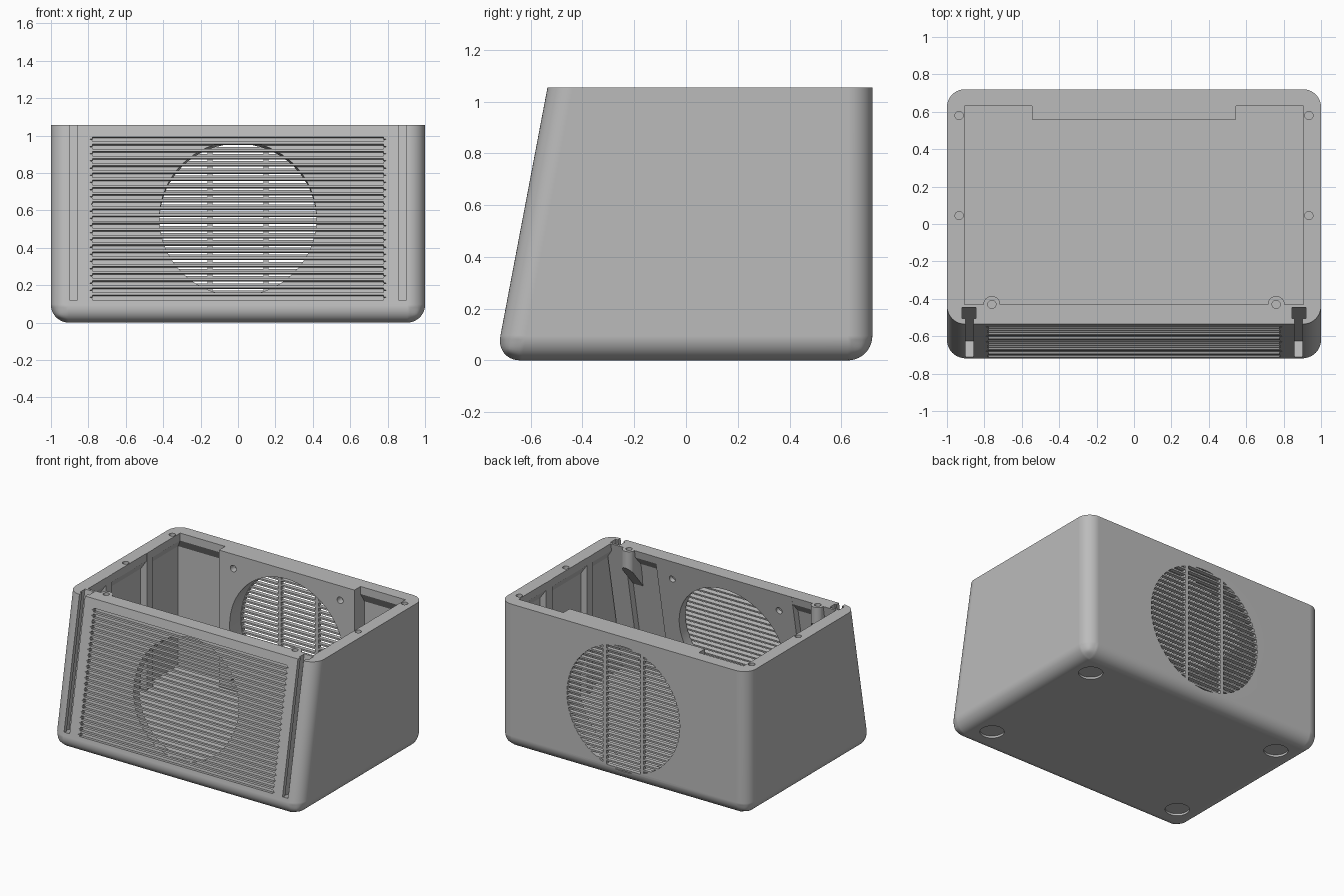
import bpy, bmesh, math
from mathutils import Matrix

if "Cube" in bpy.data.objects:
    bpy.data.objects.remove(bpy.data.objects["Cube"])

TOP = 1.055
FRONT_Y, LEAN = -0.735, 0.1896
TILT = math.atan(LEAN)
# Frame of the leaning front: x across, y depth into the wall, z up the slope
FRONT = Matrix.Translation((0, FRONT_Y, 0)) @ Matrix.Rotation(-TILT, 4, 'X')
FLAT = Matrix.Identity(4)
PITCH, GAP, GRILLE = 0.0384, 0.026, 0.03


def front_y(z):
    return FRONT_Y + LEAN * z


def finish(name, bm):
    bmesh.ops.recalc_face_normals(bm, faces=bm.faces)
    mesh = bpy.data.meshes.new(name)
    bm.to_mesh(mesh)
    bm.free()
    ob = bpy.data.objects.new(name, mesh)
    bpy.context.collection.objects.link(ob)
    return ob


def loft(bm, sections):
    """Stack of rectangles (half width, front y, back y, z), closed at both ends."""
    rings = [[bm.verts.new(p) for p in ((-h, a, z), (h, a, z), (h, b, z), (-h, b, z))]
             for h, a, b, z in sections]
    bm.faces.new(rings[0])
    bm.faces.new(rings[-1])
    for low, high in zip(rings, rings[1:]):
        for i in range(4):
            j = (i + 1) % 4
            bm.faces.new((low[i], low[j], high[j], high[i]))


def box(bm, x, y, z, frame=FLAT, rounded=False):
    size = Matrix.Diagonal((x[1] - x[0], y[1] - y[0], z[1] - z[0], 1))
    mid = Matrix.Translation([(a + b) / 2 for a, b in (x, y, z)])
    verts = bmesh.ops.create_cube(bm, size=1, matrix=mid @ size)["verts"]
    if rounded:
        edges = {e for v in verts for e in v.link_edges
                 if abs(e.verts[0].co.y - e.verts[1].co.y) > 1e-4}
        out = bmesh.ops.bevel(bm, geom=list(edges), offset=(z[1] - z[0]) * 0.45,
                              segments=3, affect='EDGES')
        verts = list({v for v in verts if v.is_valid} | set(out["verts"]))
    bmesh.ops.transform(bm, matrix=frame, verts=verts)


def tube(bm, centre, radius, length, axis='Z', frame=FLAT, sides=24):
    turn = Matrix.Rotation(math.pi / 2, 4, 'X') if axis == 'Y' else FLAT
    return bmesh.ops.create_cone(
        bm, cap_ends=True, segments=sides, radius1=radius, radius2=radius, depth=length,
        matrix=frame @ Matrix.Translation(centre) @ turn)["verts"]


def shape(name, build):
    bm = bmesh.new()
    build(bm)
    return finish(name, bm)


def combine(target, tool, operation='DIFFERENCE'):
    tool.hide_render = True
    mod = target.modifiers.new("cut", 'BOOLEAN')
    mod.solver, mod.operation, mod.object = 'EXACT', operation, tool
    bpy.context.view_layer.objects.active = target
    bpy.ops.object.modifier_apply(modifier=mod.name)
    bpy.data.objects.remove(tool)


# Outer solid: leaning front, rounded everywhere except the top rim
def outer(bm):
    loft(bm, [(1, front_y(z), 0.72, z) for z in (0, TOP)])
    edges = [e for e in bm.edges if min(v.co.z for v in e.verts) < TOP - 0.01]
    bmesh.ops.bevel(bm, geom=edges, offset=0.095, segments=10, profile=0.5,
                    affect='EDGES', clamp_overlap=False)


# Hollow inside, narrowing through a chamfer to the thick rim
def hollow(bm):
    loft(bm, [(h, front_y(z) + wall, back, z) for h, wall, back, z in (
        (0.955, 0.056, 0.675, 0.06), (0.955, 0.056, 0.675, 0.93),
        (0.907, 0.105, 0.63, 1.0), (0.907, 0.105, 0.63, 1.2))])


# Thick panels behind the grilles, rail pillars and side ribs
def ribs(bm):
    box(bm, (-0.545, 0.545), (0.56, 0.8), (0, 1.3))
    box(bm, (-0.55, 0.55), (0, 0.104), (0, 1.3), FRONT)
    for s in (-1, 1):
        box(bm, sorted((s * 0.80, s * 0.945)), (0, 0.104), (0, 1.3), FRONT)
        for y in (-0.19, 0.28):
            box(bm, sorted((s * 0.905, s * 1.1)), (y - 0.035, y + 0.035), (0, 1.3))


# Front screw bosses with a sloping underside
def bosses(bm):
    for s in (-1, 1):
        for v in tube(bm, (s * 0.76, -0.43, 1.06), 0.045, 0.36):
            if v.co.y < -0.43:
                v.co.y -= 0.08
            if v.co.z < 1:
                v.co.z += 1.2 * (v.co.y + 0.43)


def front_slots(bm):
    for i in range(23):
        w = 0.124 + i * PITCH * 1.018
        box(bm, (-0.79, 0.79), (-0.1, GRILLE + 0.002), (w, w + GAP), FRONT, rounded=True)


# Rear slots in three columns, trimmed to a disc
def rear_slots(bm):
    for i in range(-12, 13):
        z = 0.53 + i * PITCH
        for x in ((-0.6, -0.163), (-0.137, 0.137), (0.163, 0.6)):
            box(bm, x, (0.6, 0.8), (z - GAP / 2, z + GAP / 2))


def rear_disc(bm):
    tube(bm, (0, 0.7, 0.53), 0.455, 0.3, 'Y', sides=64)


# Round pockets behind both grilles
def pockets(bm):
    tube(bm, (0, 0.72 - GRILLE - 0.15, 0.53), 0.46, 0.3, 'Y', sides=64)
    tube(bm, (0, GRILLE + 0.1, 0.5725), 0.42, 0.2, 'Y', FRONT, sides=64)


# T-shaped rails open at the top of the front
def rail(x0, x1, d0, d1):
    def build(bm):
        for s in (-1, 1):
            box(bm, sorted((s * x0, s * x1)), (d0, d1), (0.122, 1.3), FRONT)
    return build


# Screw holes in the rim and panels, and recesses for feet
def holes(bm):
    for s in (-1, 1):
        for y in (0.045, 0.58):
            tube(bm, (s * 0.935, y, TOP), 0.022, 0.1)
        tube(bm, (s * 0.76, -0.43, TOP), 0.022, 0.2)
        for z in (0.12, 0.95):
            tube(bm, (s * 0.43, 0.56, z), 0.024, 0.1, 'Y')
            tube(bm, (s * 0.43, 0.104, z), 0.024, 0.06, 'Y', FRONT)
        for y in (-0.505, 0.505):
            tube(bm, (s * 0.795, y, 0), 0.08, 0.03, sides=40)


case = shape("speaker_case", outer)
inside = shape("inside_cutter", hollow)
combine(inside, shape("rib_cutter", ribs))
combine(inside, shape("boss_cutter", bosses))
combine(case, inside)
combine(case, shape("pocket_cutter", pockets))
combine(case, shape("front_slot_cutter", front_slots))
rear = shape("rear_slot_cutter", rear_slots)
combine(rear, shape("rear_disc_cutter", rear_disc), 'INTERSECT')
combine(case, rear)
combine(case, shape("rail_mouth_cutter", rail(0.857, 0.902, -0.1, 0.05)))
combine(case, shape("rail_back_cutter", rail(0.845, 0.92, 0.03, 0.088)))
combine(case, shape("hole_cutter", holes))

# Single grey plastic
grey = bpy.data.materials.new("grey_plastic")
grey.use_nodes = True
colour = (0.5, 0.5, 0.5, 1)
grey.diffuse_color = colour
grey.node_tree.nodes["Principled BSDF"].inputs["Base Color"].default_value = colour
case.data.materials.clear()
case.data.materials.append(grey)
for p in case.data.polygons:
    p.material_index = 0

bpy.ops.object.select_all(action='DESELECT')
case.select_set(True)
bpy.context.view_layer.objects.active = case
bpy.ops.object.shade_smooth_by_angle(angle=math.radians(25))
case.modifiers.new("even_shading", 'WEIGHTED_NORMAL').keep_sharp = True
